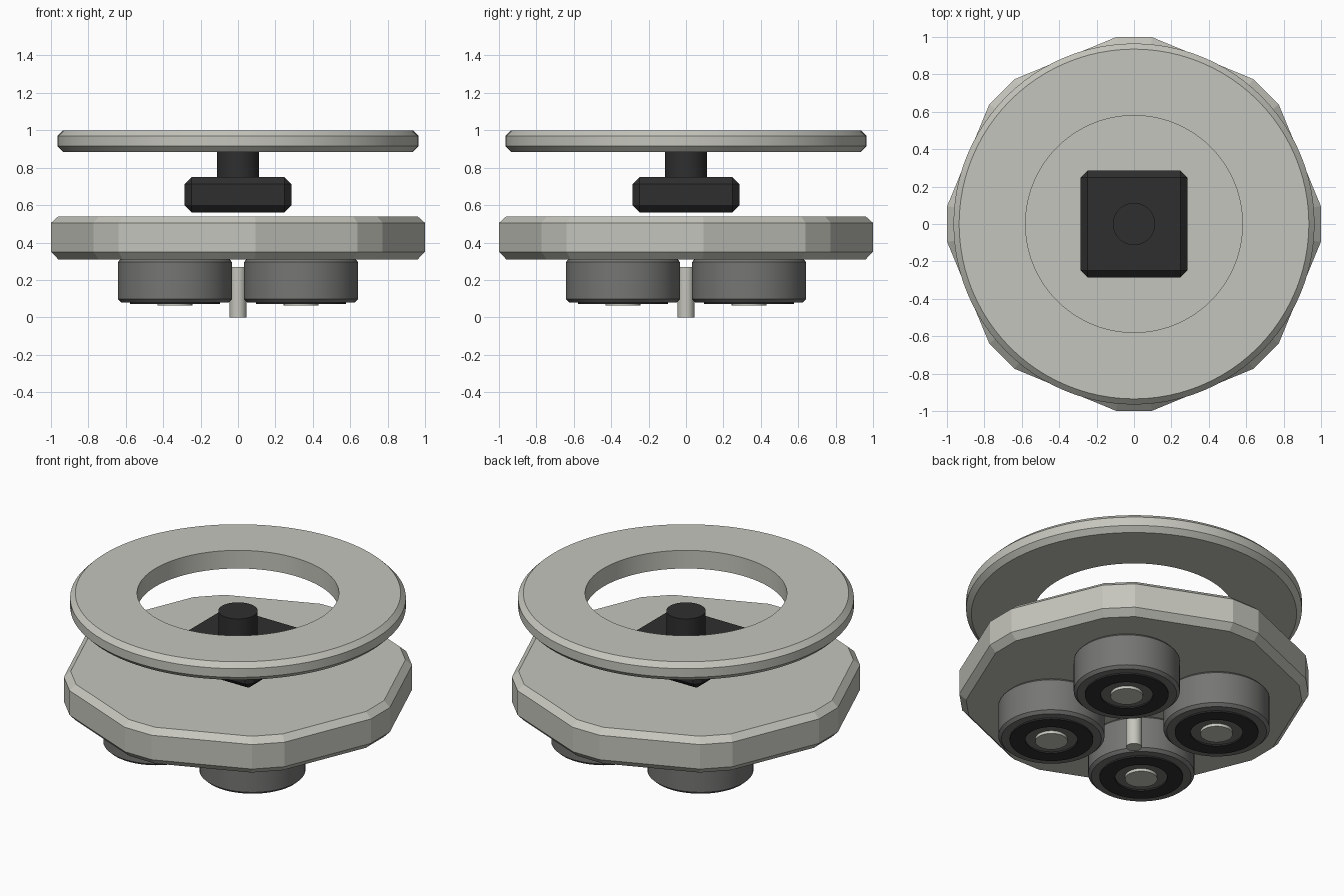
import bpy, bmesh
from math import sin, cos, pi, radians

cube = bpy.data.objects.get("Cube")
if cube:
    bpy.data.objects.remove(cube, do_unlink=True)


def material(name, colour):
    m = bpy.data.materials.new(name)
    m.use_nodes = True
    m.diffuse_color = (*colour, 1)
    bsdf = next(n for n in m.node_tree.nodes if n.type == 'BSDF_PRINCIPLED')
    bsdf.inputs["Base Color"].default_value = (*colour, 1)
    return m


light = material("pale grey", (0.56, 0.56, 0.51))
grey = material("mid grey", (0.18, 0.18, 0.175))
black = material("black", (0.028, 0.028, 0.028))


def finish(bm, name, mat, at=(0, 0, 0), smooth=False):
    bmesh.ops.recalc_face_normals(bm, faces=bm.faces)
    mesh = bpy.data.meshes.new(name)
    bm.to_mesh(mesh)
    bm.free()
    mesh.materials.append(mat)
    ob = bpy.data.objects.new(name, mesh)
    ob.location = at
    bpy.context.collection.objects.link(ob)
    if smooth:
        bpy.ops.object.select_all(action='DESELECT')
        ob.select_set(True)
        bpy.context.view_layer.objects.active = ob
        bpy.ops.object.shade_smooth_by_angle(angle=radians(30))
    return ob


def loft(name, mat, profile, angles, at=(0, 0, 0), hollow=False, smooth=True):
    """Turn a (radius, height) profile round z; hollow closes it into a ring."""
    bm = bmesh.new()
    loops = [[bm.verts.new((r * cos(a), r * sin(a), z)) for a in angles]
             for r, z in profile]
    n = len(angles)
    pairs = list(zip(loops, loops[1:]))
    if hollow:
        pairs.append((loops[-1], loops[0]))
    else:
        bm.faces.new(loops[0])
        bm.faces.new(loops[-1])
    for a, b in pairs:
        for i in range(n):
            j = (i + 1) % n
            bm.faces.new((a[i], a[j], b[j], b[i]))
    return finish(bm, name, mat, at, smooth)


def circle(n):
    return [2 * pi * i / n for i in range(n)]


# Base plate: octagon with clipped corners
clipped = [radians(45 * k + s * 5.4) for k in range(8) for s in (-1, 1)]
loft("base_plate", light,
     [(0.965, 0.31), (1.004, 0.35), (1.004, 0.505), (0.965, 0.54)],
     clipped, smooth=False)

# Flat ring on top
loft("top_ring", light,
     [(0.58, 0.885), (0.935, 0.885), (0.965, 0.915),
      (0.965, 0.97), (0.935, 1.0), (0.58, 1.0)],
     circle(96), hollow=True)

# Chamfered block and its post
bm = bmesh.new()
bmesh.ops.create_cube(bm, size=1)
bmesh.ops.scale(bm, vec=(0.57, 0.57, 0.19), verts=bm.verts)
bmesh.ops.bevel(bm, geom=bm.edges[:], offset=0.037, segments=1,
                affect='EDGES', profile=0.5)
finish(bm, "centre_block", black, (0, 0, 0.655))
loft("centre_post", black, [(0.113, 0.74), (0.113, 0.888)], circle(48))

# Four round feet, each with a dark ring and a pale hub
for side, sx in (("right", -1), ("left", 1)):
    for end, sy in (("front", -1), ("back", 1)):
        at = (sx * 0.337, sy * 0.337, 0)
        tag = f"{end}_{side}"
        loft(f"{tag}_foot", grey,
             [(0.287, 0.08), (0.305, 0.097), (0.305, 0.295), (0.29, 0.312)],
             circle(64), at)
        loft(f"{tag}_foot_ring", black,
             [(0.15, 0.085), (0.15, 0.071), (0.24, 0.071), (0.24, 0.085)],
             circle(64), at, hollow=True)
        loft(f"{tag}_foot_hub", light, [(0.093, 0.062), (0.093, 0.085)],
             circle(32), at)

# Central pin
loft("centre_pin", light, [(0.045, 0), (0.045, 0.27)], circle(32))
